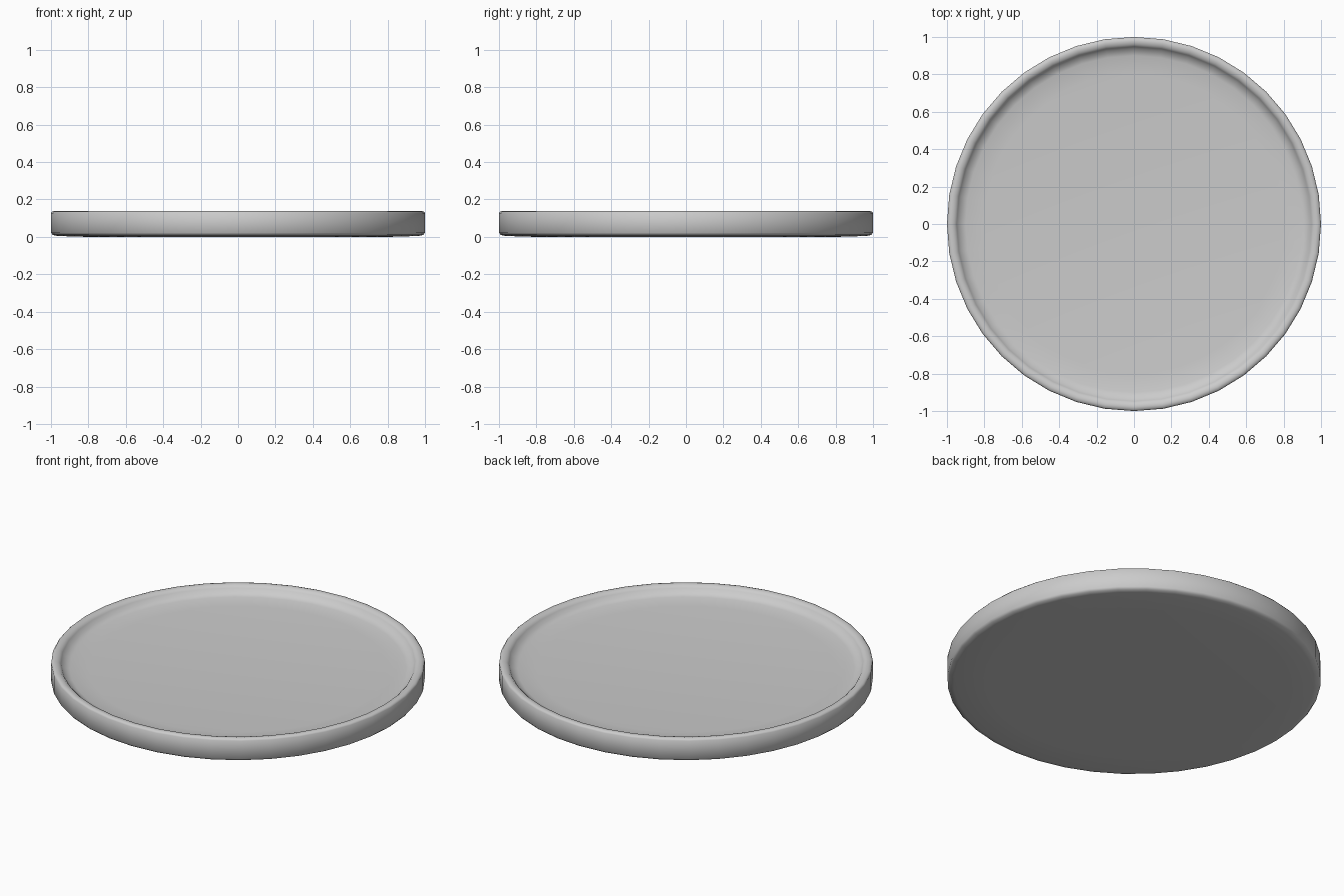
import bpy, bmesh, math

if "Cube" in bpy.data.objects:
    bpy.data.objects.remove(bpy.data.objects["Cube"])

SIDES = 40

# Half cross-section (radius, height): underside, outer wall, rounded lip, dished floor
PROFILE = [(0.80, 0.0), (0.965, 0.005), (0.99, 0.010), (1.0, 0.022), (1.0, 0.128),
           (0.993, 0.136), (0.978, 0.139), (0.96, 0.135), (0.948, 0.124),
           (0.936, 0.103), (0.90, 0.093), (0.80, 0.085)]


def lathe(name, profile, sides):
    """Revolve a profile round z and close both ends with flat faces."""
    bm = bmesh.new()
    rings = []
    for r, z in profile:
        rings.append([bm.verts.new((r * math.cos(2 * math.pi * i / sides),
                                    r * math.sin(2 * math.pi * i / sides), z))
                      for i in range(sides)])
    for a, b in zip(rings, rings[1:]):
        for i in range(sides):
            j = (i + 1) % sides
            bm.faces.new((a[i], a[j], b[j], b[i]))
    bm.faces.new(rings[0][::-1])
    bm.faces.new(rings[-1])
    mesh = bpy.data.meshes.new(name)
    bm.to_mesh(mesh)
    bm.free()
    mesh.shade_smooth()
    obj = bpy.data.objects.new(name, mesh)
    bpy.context.collection.objects.link(obj)
    return obj


# Round tray with a raised lip
lathe("round_tray", PROFILE, SIDES)
